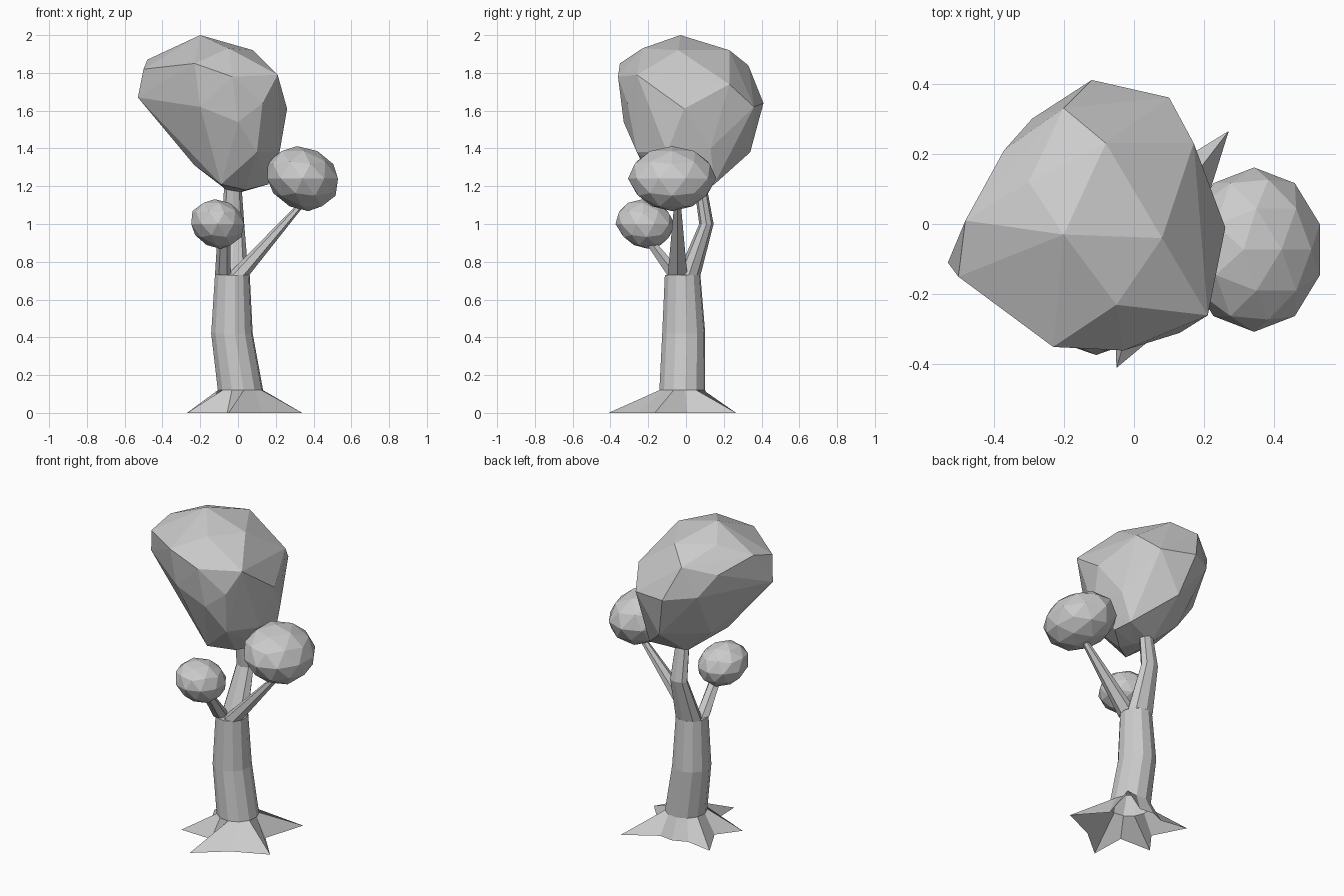
import bpy
import bmesh
from math import cos, sin, radians, tau
from mathutils import Vector

cube = bpy.data.objects.get("Cube")
if cube:
    bpy.data.objects.remove(cube)

# One plain colour for the whole tree
grey = bpy.data.materials.new("plain_grey")
grey.use_nodes = True
colour = (0.6, 0.6, 0.6, 1)
grey.diffuse_color = colour
grey.node_tree.nodes["Principled BSDF"].inputs["Base Color"].default_value = colour


def finish(name, bm):
    """Turn a bmesh into a flat-shaded object."""
    bmesh.ops.recalc_face_normals(bm, faces=bm.faces)
    mesh = bpy.data.meshes.new(name)
    bm.to_mesh(mesh)
    bm.free()
    mesh.materials.append(grey)
    obj = bpy.data.objects.new(name, mesh)
    bpy.context.scene.collection.objects.link(obj)
    return obj


def ellipse(x, y, z, rx, ry, sides, start=0.0):
    """Horizontal ring of points."""
    return [(x + rx * cos(start + tau * i / sides),
             y + ry * sin(start + tau * i / sides), z) for i in range(sides)]


def loft(name, rings):
    """Skin a list of rings that share a point count, capped on top."""
    bm = bmesh.new()
    loops = [[bm.verts.new(p) for p in ring] for ring in rings]
    for low, high in zip(loops, loops[1:]):
        for i in range(len(low)):
            j = (i + 1) % len(low)
            bm.faces.new((low[i], low[j], high[j], high[i]))
    bm.faces.new(loops[-1])
    return finish(name, bm)


def branch(name, stations, sides=6):
    """Tapered limb through (x, y, z, rx, ry) stations."""
    return loft(name, [ellipse(*s, sides) for s in stations])


def leaf_clump(name, centre, size, lean):
    """Faceted ball, leaning with height and narrower underneath."""
    bm = bmesh.new()
    bmesh.ops.create_icosphere(bm, subdivisions=2, radius=1)
    for v in bm.verts:
        x, y, z = v.co
        narrow = 1 + 0.1 * min(z, 0)
        v.co = Vector(centre) + Vector((size[0] * x * narrow + lean[0] * z,
                                        size[1] * y * narrow + lean[1] * z,
                                        size[2] * z))
    return finish(name, bm)


# Root flare: five pointed roots with hollows between, open underneath
SIDES, START = 12, radians(-22)
tips = {0: (0.34, -0.165), 2: (0.27, 0.265), 6: (-0.27, 0.15),
        8: (-0.27, -0.18), 10: (-0.05, -0.41), 11: (0.13, -0.26)}
hollows = ellipse(0.01, -0.02, 0, 0.18, 0.18, SIDES, START)
star = [(*tips[i], 0) if i in tips else p for i, p in enumerate(hollows)]

# Trunk, slightly bowed, rising out of the roots
trunk_rings = [ellipse(*s, SIDES, START) for s in (
    (0.013, -0.02, 0.12, 0.121, 0.122),
    (-0.032, -0.012, 0.42, 0.111, 0.115),
    (-0.03, -0.018, 0.73, 0.093, 0.095))]
loft("trunk_and_roots", [star] + trunk_rings)

# Three limbs, sharing the top of the trunk
branch("main_branch", [(-0.03, 0.015, 0.73, 0.085, 0.062),
                       (-0.025, 0.108, 1.0, 0.058, 0.038),
                       (-0.028, 0.07, 1.24, 0.044, 0.032)], sides=8)
branch("left_branch", [(0.002, -0.045, 0.73, 0.058, 0.06),
                       (0.34, -0.045, 1.11, 0.02, 0.02)])
branch("right_branch", [(-0.08, -0.055, 0.73, 0.042, 0.052),
                        (-0.075, -0.2, 0.92, 0.035, 0.03)])

# Crown: faceted hull, points in hundredths
crown_points = [
    (-20, -3, 200), (8, -4, 192), (-5, -23, 193), (-29, -6, 194),
    (-30, 12, 193), (-8, 23, 192), (-20, 33, 184), (-23, -35, 185),
    (-48, 1, 187), (-50, -15, 182), (-53, -11, 167), (21, -26, 179),
    (17, 23, 174), (26, -1, 161), (-12, 41, 164), (10, 36, 162),
    (-37, 21, 179), (-29, 30, 166), (-3, -36, 178), (-20, -33, 162),
    (0, -33, 154), (13, -31, 164), (22, -10, 138), (20, 13, 140),
    (10, -26, 138), (-14, -25, 140), (-23, -9, 131), (-24, 10, 135),
    (-5, 34, 138), (15, 15, 121), (16, 2, 121), (4, -8, 118),
    (-9, -18, 121), (-6, 8, 118), (2, 2, 117)]
bm = bmesh.new()
for p in crown_points:
    bm.verts.new(Vector(p) / 100)
hull = bmesh.ops.convex_hull(bm, input=bm.verts)
unused = [v for v in hull["geom_interior"] if isinstance(v, bmesh.types.BMVert)]
bmesh.ops.delete(bm, geom=unused, context="VERTS")
finish("crown", bm)

# Two small side clumps
leaf_clump("left_clump", (0.342, -0.073, 1.24), (0.197, 0.234, 0.172), (-0.03, 0.0))
leaf_clump("right_clump", (-0.108, -0.217, 1.0), (0.147, 0.156, 0.131), (-0.015, -0.015))
